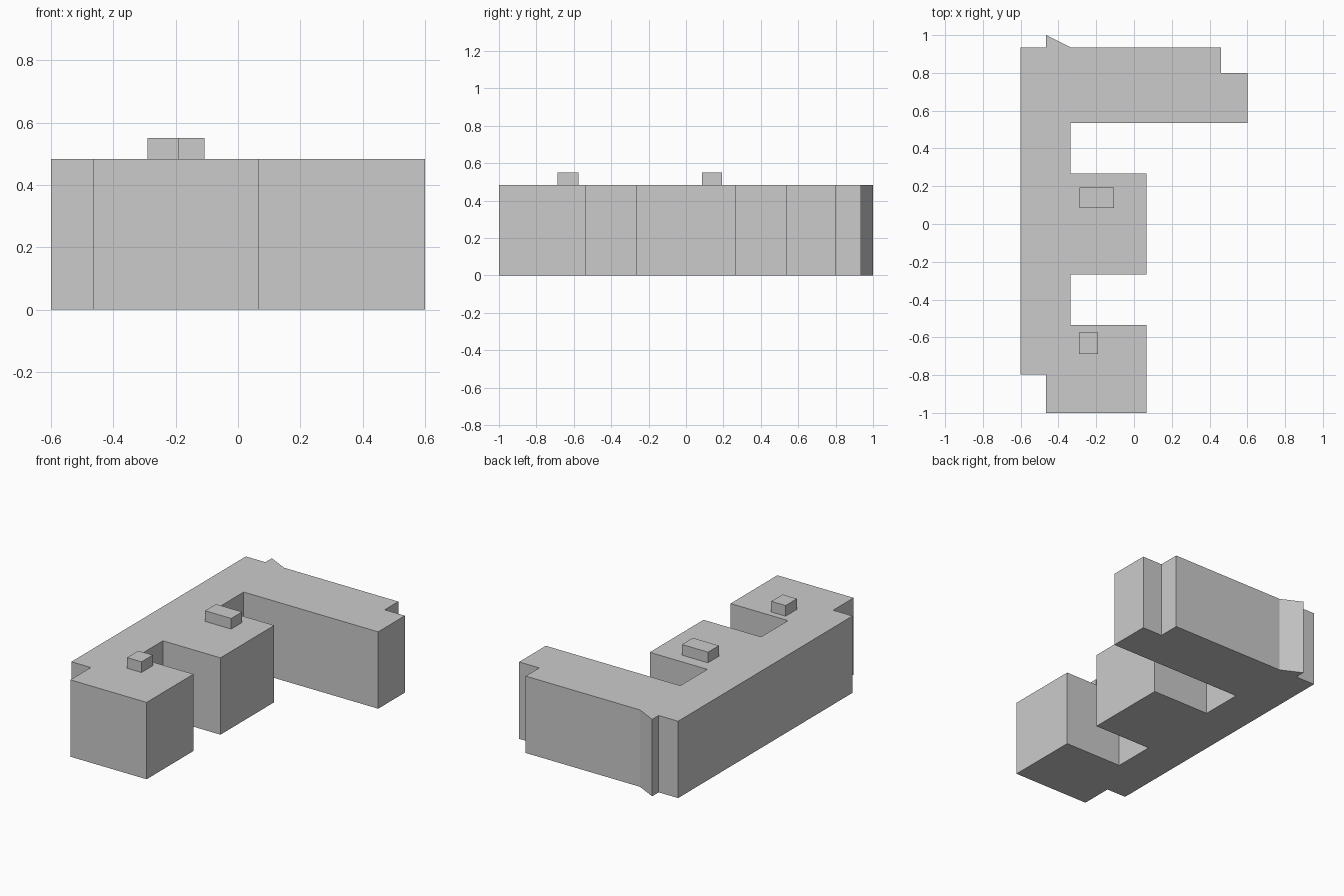
import bpy
import bmesh

if "Cube" in bpy.data.objects:
    bpy.data.objects.remove(bpy.data.objects["Cube"])

HEIGHT = 0.483
ROOF_TOP = 0.55


def prism(name, outline, z0, z1):
    """Extrude a counter-clockwise outline from z0 up to z1."""
    bm = bmesh.new()
    base = bm.faces.new([bm.verts.new((x, y, z0)) for x, y in outline])
    top = bmesh.ops.extrude_face_region(bm, geom=[base], use_keep_orig=True)
    moved = [g for g in top["geom"] if isinstance(g, bmesh.types.BMVert)]
    bmesh.ops.translate(bm, verts=moved, vec=(0, 0, z1 - z0))
    bmesh.ops.recalc_face_normals(bm, faces=bm.faces)
    mesh = bpy.data.meshes.new(name)
    bm.to_mesh(mesh)
    bm.free()
    obj = bpy.data.objects.new(name, mesh)
    bpy.context.collection.objects.link(obj)
    return obj


def rect(x0, x1, y0, y1):
    return [(x0, y0), (x1, y0), (x1, y1), (x0, y1)]


# Main block: long spine with three wings
prism("building_body", [
    (-0.465, -1.0), (0.065, -1.0), (0.065, -0.535),      # front wing
    (-0.335, -0.535), (-0.335, -0.267),                  # front courtyard
    (0.065, -0.267), (0.065, 0.267),                     # middle wing
    (-0.335, 0.267), (-0.335, 0.535),                    # rear courtyard
    (0.6, 0.535), (0.6, 0.8), (0.46, 0.8), (0.46, 0.935),  # rear wing
    (-0.335, 0.935), (-0.465, 1.0), (-0.465, 0.935),     # rear wedge
    (-0.6, 0.935), (-0.6, -0.797), (-0.465, -0.797),     # spine
], 0, HEIGHT)

# Small boxes on the roof
for name, area in (("middle_roof_box", (-0.288, -0.107, 0.085, 0.193)),
                   ("front_roof_box", (-0.29, -0.19, -0.687, -0.575))):
    prism(name, rect(*area), HEIGHT, ROOF_TOP)
